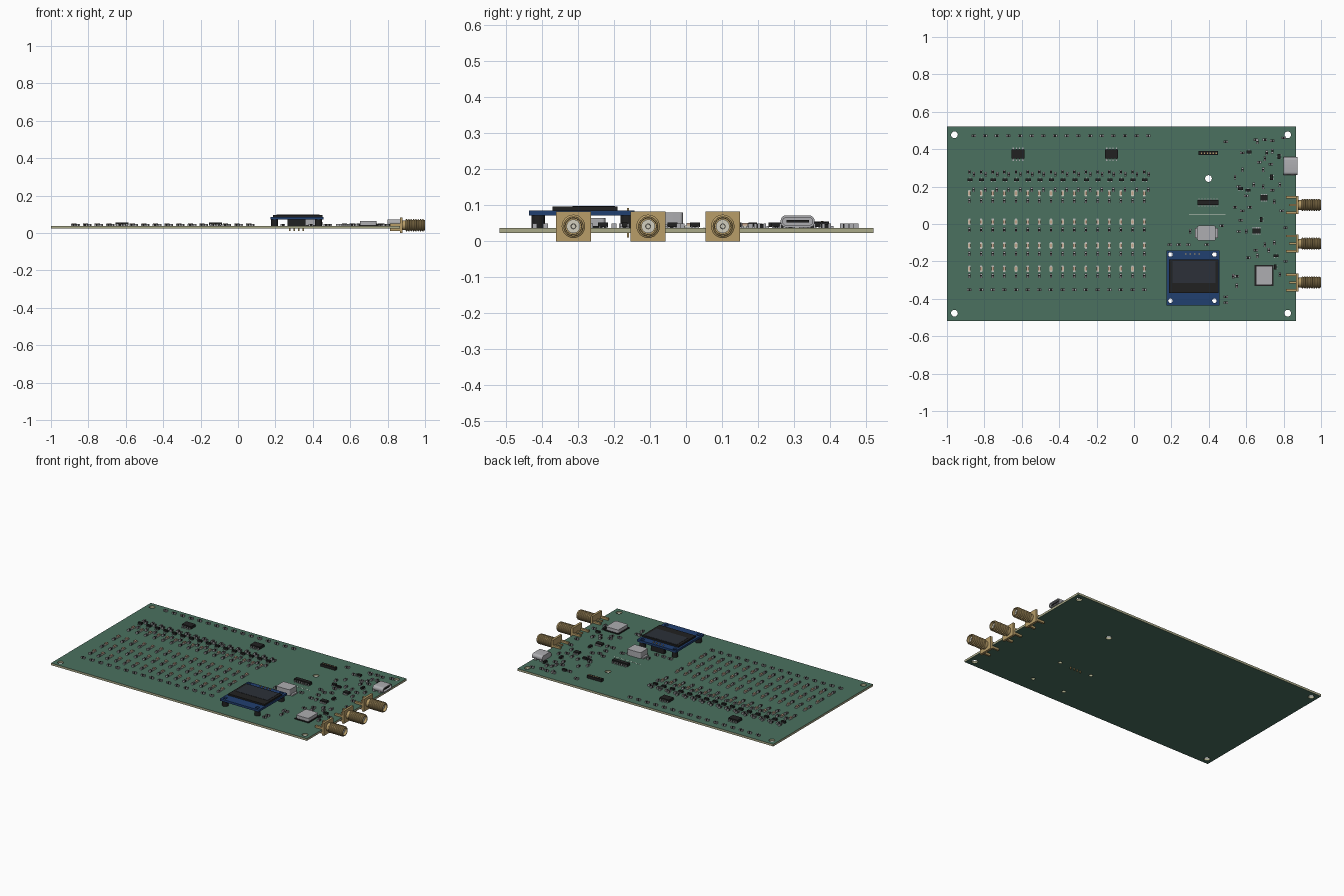
import bpy, bmesh, math
from mathutils import Matrix

if "Cube" in bpy.data.objects:
    bpy.data.objects.remove(bpy.data.objects["Cube"])

BOT, TOP = 0.0236, 0.0375          # main board faces
smooth_objs = []


def mat(name, r, g, b):
    m = bpy.data.materials.new(name)
    m.diffuse_color = (r, g, b, 1)
    m.use_nodes = True
    m.node_tree.nodes["Principled BSDF"].inputs["Base Color"].default_value = m.diffuse_color
    return m


GREEN = mat("solder_mask", 0.07, 0.165, 0.115)
TAN = mat("board_edge", 0.40, 0.40, 0.25)
NAVY = mat("module_mask", 0.015, 0.05, 0.16)
BLACK = mat("black_plastic", 0.015, 0.015, 0.015)
GLASS = mat("screen_glass", 0.025, 0.03, 0.04)
SILVER = mat("tin", 0.42, 0.42, 0.44)
GOLD = mat("gold", 0.48, 0.34, 0.14)
CREAM = mat("insulator", 0.65, 0.62, 0.52)
AMBER = mat("lamp_lens", 0.55, 0.38, 0.27)
WHITE = mat("ink", 0.7, 0.7, 0.65)


def add(name, mesh, mats=(), loc=(0, 0, 0), rot=0):
    for m in mats:
        mesh.materials.append(m)
    ob = bpy.data.objects.new(name, mesh)
    ob.location, ob.rotation_euler[2] = loc, rot
    bpy.context.collection.objects.link(ob)
    return ob


def boxes(name, mats, items):
    """Mesh of boxes; item = (x0, x1, y0, y1, z0, z1, material index)."""
    bm = bmesh.new()
    for x0, x1, y0, y1, z0, z1, mi in items:
        m = Matrix.Translation(((x0 + x1) / 2, (y0 + y1) / 2, (z0 + z1) / 2)) @ \
            Matrix.Diagonal((x1 - x0, y1 - y0, z1 - z0, 1))
        vs = bmesh.ops.create_cube(bm, size=1, matrix=m)["verts"]
        for f in {f for v in vs for f in v.link_faces}:
            f.material_index = mi
    me = bpy.data.meshes.new(name)
    bm.to_mesh(me)
    bm.free()
    for m in mats:
        me.materials.append(m)
    return me


def rrect(x0, x1, y0, y1, r=0, n=6):
    if not r:
        return [(x0, y0), (x1, y0), (x1, y1), (x0, y1)]
    pts = []
    for k, (cx, cy) in enumerate([(x1 - r, y1 - r), (x0 + r, y1 - r), (x0 + r, y0 + r), (x1 - r, y0 + r)]):
        for j in range(n + 1):
            a = math.pi / 2 * (k + j / n)
            pts.append((cx + r * math.cos(a), cy + r * math.sin(a)))
    return pts


def circle(x, y, r, n=24):
    return [(x + r * math.cos(2 * math.pi * i / n), y + r * math.sin(2 * math.pi * i / n)) for i in range(n)]


def plate(name, loops, z0, z1, mats, along_x=False, smooth=False):
    """Extruded outline with holes; a second material goes on the side walls."""
    cu = bpy.data.curves.new(name, 'CURVE')
    cu.dimensions, cu.fill_mode, cu.extrude = '2D', 'BOTH', (z1 - z0) / 2
    for pts in loops:
        s = cu.splines.new('POLY')
        s.points.add(len(pts) - 1)
        for p, (x, y) in zip(s.points, pts):
            p.co = (x, y, 0, 1)
        s.use_cyclic_u = True
    tmp = bpy.data.objects.new(name + "_tmp", cu)
    bpy.context.collection.objects.link(tmp)
    me = bpy.data.meshes.new_from_object(tmp.evaluated_get(bpy.context.evaluated_depsgraph_get()))
    bpy.data.objects.remove(tmp)
    me.name = name
    me.materials.clear()
    bm = bmesh.new()
    bm.from_mesh(me)
    bmesh.ops.remove_doubles(bm, verts=bm.verts, dist=1e-5)
    bmesh.ops.recalc_face_normals(bm, faces=bm.faces)
    for f in bm.faces:
        f.smooth = False
        f.material_index = 1 if len(mats) > 1 and abs(f.normal.z) < 0.5 else 0
    bmesh.ops.translate(bm, verts=bm.verts, vec=(0, 0, (z0 + z1) / 2))
    if along_x:
        bm.transform(Matrix(((0, 0, 1, 0), (1, 0, 0, 0), (0, 1, 0, 0), (0, 0, 0, 1))))
    bm.to_mesh(me)
    bm.free()
    ob = add(name, me, mats)
    if smooth:
        smooth_objs.append(ob)
    return ob


def lathe_x(name, profile, m, y, z, n=28):
    """Revolve (x, radius) points around the x axis."""
    bm = bmesh.new()
    rings = [[bm.verts.new((x, r * math.cos(2 * math.pi * i / n), r * math.sin(2 * math.pi * i / n)))
              for i in range(n)] for x, r in profile]
    for a, b in zip(rings, rings[1:]):
        for i in range(n):
            bm.faces.new((a[i], a[(i + 1) % n], b[(i + 1) % n], b[i]))
    bm.faces.new(rings[0])
    bm.faces.new(rings[-1])
    bmesh.ops.recalc_face_normals(bm, faces=bm.faces)
    me = bpy.data.meshes.new(name)
    bm.to_mesh(me)
    bm.free()
    smooth_objs.append(add(name, me, [m], (0, y, z)))


# main board with mounting holes
mod_holes = [(x, y) for x in (0.195, 0.43) for y in (-0.163, -0.41)]
holes = [circle(x, y, 0.018) for x in (-0.96, 0.822) for y in (-0.477, 0.477)]
holes += [circle(0.398, 0.243, 0.018)] + [circle(x, y, 0.012) for x, y in mod_holes]
plate("main_board", [rrect(-1, 0.865, -0.518, 0.52)] + holes, BOT, TOP, [GREEN, TAN])

# display module: carrier, panel, standoffs, header
plate("display_carrier", [rrect(0.174, 0.457, -0.436, -0.143)] + [circle(x, y, 0.012) for x, y in mod_holes],
      0.072, 0.086, [NAVY])
add("display_panel", boxes("display_panel", [BLACK, GLASS], [
    (0.188, 0.452, -0.37, -0.19, 0.086, 0.0965, 0), (0.205, 0.435, -0.315, -0.197, 0.0965, 0.098, 1)]))
for x, y in mod_holes:
    plate("display_standoff", [circle(x, y, 0.019, 16), circle(x, y, 0.012)], TOP, 0.072, [BLACK], smooth=True)
add("display_header", boxes("display_header", [BLACK, GOLD], [(0.265, 0.36, -0.172, -0.15, TOP, 0.072, 0)] + [
    (x - 0.003, x + 0.003, -0.164, -0.158, 0.010, 0.093, 1) for x in (0.277, 0.301, 0.325, 0.349)]))

# edge-mounted coaxial sockets
CZ = 0.0415
for y in (-0.3125, -0.105, 0.102):
    plate("socket_flange", [rrect(y - 0.0485, y + 0.0485, 0, 0.083)], 0.865, 0.88, [GOLD], along_x=True)
    prof = [(0.88, 0.026), (0.896, 0.026)]
    for i in range(8):
        x = 0.896 + i * 0.0125
        prof += [(x, 0.028), (x + 0.003, 0.0325), (x + 0.007, 0.0325), (x + 0.010, 0.028)]
    prof += [(0.998, 0.028), (1.0, 0.0265), (1.0, 0.023), (0.955, 0.022)]
    lathe_x("socket_barrel", prof, GOLD, y, CZ)
    lathe_x("socket_insulator", [(0.955, 0.019), (0.985, 0.019), (0.985, 0.007), (0.965, 0.006)], CREAM, y, CZ)
    legs = [(0.812, 0.865, y + s * 0.041 - 0.0065, y + s * 0.041 + 0.0065, z0, z1, 0)
            for s in (-1, 1) for z0, z1 in ((TOP, 0.051), (0.01, BOT))]
    legs.append((0.828, 0.865, y - 0.005, y + 0.005, TOP, 0.046, 0))
    add("socket_legs", boxes("socket_legs", [GOLD], legs))

# power socket: rounded shell, closed back, tongue
U = (0.2625, 0.357)
plate("power_socket_shell", [rrect(*U, 0.0385, 0.072, 0.0155), rrect(U[0] + .006, U[1] - .006, 0.0445, 0.066, 0.0102)],
      0.80, 0.873, [SILVER], along_x=True, smooth=True)
plate("power_socket_back", [rrect(*U, 0.0385, 0.072, 0.0155)], 0.798, 0.812, [SILVER], along_x=True, smooth=True)
add("power_socket_tongue", boxes("power_socket_tongue", [BLACK, SILVER], [
    (0.812, 0.866, 0.279, 0.341, 0.052, 0.0585, 0)] + [
    (0.80 + dx, 0.815 + dx, y - 0.003, y + 0.003, TOP, 0.05, 1) for dx in (0, 0.04) for y in U]))

# shielded oscillator can and power coil
plate("oscillator_base", [rrect(0.645, 0.747, -0.332, -0.218)], TOP, 0.043, [BLACK])
plate("oscillator_can", [rrect(0.651, 0.741, -0.326, -0.224, 0.009)], 0.043, 0.064, [SILVER], smooth=True)
plate("power_coil", [rrect(0.338, 0.437, -0.088, -0.009, 0.008)], 0.041, 0.08, [SILVER], smooth=True)
add("coil_terminals", boxes("coil_terminals", [SILVER], [
    (x - 0.012, x + 0.012, -0.075, -0.022, TOP, 0.046, 0) for x in (0.337, 0.438)]))


# multi-lead chips with leads on the two long sides
def chip(name, x, y, w, d, h, n, lead):
    items = [(x - w / 2, x + w / 2, y - d / 2, y + d / 2, TOP + 0.002, TOP + h, 0)]
    for i in range(n):
        lx = x + w * ((i + 0.5) / n - 0.5)
        for s in (-1, 1):
            a, b = sorted((y + s * d / 2, y + s * (d / 2 + lead)))
            items.append((lx - 0.003, lx + 0.003, a, b, TOP, TOP + 0.005, 1))
            a, b = sorted((y + s * d / 2, y + s * (d / 2 + lead * 0.4)))
            items.append((lx - 0.003, lx + 0.003, a, b, TOP, TOP + h * 0.55, 1))
    add(name, boxes(name, [BLACK, SILVER], items))


chip("driver_chip_left", -0.62, 0.373, 0.068, 0.048, 0.018, 4, 0.012)
chip("driver_chip_right", -0.12, 0.373, 0.068, 0.048, 0.018, 4, 0.012)
chip("controller_chip", 0.395, 0.114, 0.112, 0.026, 0.02, 7, 0.008)
chip("synth_chip", 0.655, -0.037, 0.045, 0.028, 0.014, 5, 0.006)
chip("clock_chip", 0.695, 0.14, 0.035, 0.028, 0.014, 4, 0.006)

# pin socket and printed divider line
add("pin_socket", boxes("pin_socket", [BLACK, GOLD], [(0.345, 0.45, 0.368, 0.389, TOP, 0.055, 0)] + [
    (0.357 + i * 0.016, 0.363 + i * 0.016, 0.375, 0.382, 0.055, 0.0565, 1) for i in range(6)]))
add("divider_line", boxes("divider_line", [WHITE], [(0.295, 0.49, 0.049, 0.052, TOP, TOP + 0.0006, 0)]))

# shared small component meshes (long axis along x)
E = [(s * 0.0085 - 0.0035, s * 0.0085 + 0.0035, -0.0065, 0.0065, 0, 0.0115, 1) for s in (-1, 1)]
RES = boxes("resistor", [BLACK, SILVER], [(-0.0075, 0.0075, -0.006, 0.006, 0, 0.011, 0)] + E)
LAMP = boxes("lamp", [CREAM, SILVER, AMBER], [
    (-0.014, 0.014, -0.007, 0.007, 0.001, 0.006, 0), (-0.009, 0.009, -0.006, 0.006, 0.006, 0.013, 2)] + [
    (s * 0.0145 - 0.003, s * 0.0145 + 0.003, -0.006, 0.006, 0, 0.005, 1) for s in (-1, 1)])
SOT = boxes("transistor", [BLACK, SILVER], [(-0.0135, 0.0135, -0.007, 0.007, 0.002, 0.0145, 0)] + [
    (x - 0.002, x + 0.002, a, b, 0, 0.005, 1) for x, a, b in
    ((-0.009, -0.0125, -0.006), (0.009, -0.0125, -0.006), (0, 0.006, 0.0125))])
V = math.pi / 2


def put(mesh, x, y, rot=0.0):
    add(mesh.name, mesh, (), (x, y, TOP), rot)


# sixteen-column lamp field
for i in range(16):
    x = -0.88 + i * 0.0623
    put(RES, x + 0.022, 0.472)
    put(RES, x, 0.278, V)
    put(RES, x + 0.024, 0.265, V)
    put(SOT, x + 0.003, 0.236)
    put(RES, x + 0.022, 0.183, V)
    for ly, ry in ((0.165, 0.124), (0.011, -0.032), (-0.115, -0.159), (-0.24, -0.277)):
        put(LAMP, x, ly, V)
        put(RES, x, ry, V)
    put(RES, x, -0.352)

# loose parts of the signal section
flat = [(.49, .44), (.65, .45), (.70, .45), (.74, .445), (.80, .46), (.58, .38), (.67, .33), (.73, .32), (.56, .20),
        (.60, .15), (.74, .18), (.54, .09), (.57, .02), (.62, .09), (.79, .07), (.47, -.01), (.56, -.04), (.81, -.02),
        (.65, -.14), (.61, -.18), (.81, -.20), (.19, -.11), (.24, -.11), (.29, -.11), (.39, -.11), (.55, -.28),
        (.49, -.39), (.49, -.42), (.58, .07)]
upright = [(.71, .38), (.74, .39), (.66, .44), (.70, .35), (.58, .29), (.54, .25), (.64, .21), (.69, .29), (.69, .20),
           (.78, .21), (.75, .12), (.55, -.33), (.30, -.04), (.75, -.10), (.70, -.11), (.72, -.14), (.66, -.17),
           (.78, -.27), (.53, -.28), (.60, -.04)]
sots = [(.615, .385), (.735, .25), (.57, .19), (.68, .025), (.76, -.17), (.775, .36), (.61, .18), (.755, -.23)]
for x, y in flat:
    put(RES, x, y)
for x, y in upright:
    put(RES, x, y, V)
for k, (x, y) in enumerate(sots):
    put(SOT, x, y, V * (k % 2))

# smooth the round parts, keep edges sharp
bpy.ops.object.select_all(action='DESELECT')
for ob in smooth_objs:
    ob.select_set(True)
bpy.context.view_layer.objects.active = smooth_objs[0]
bpy.ops.object.shade_smooth_by_angle(angle=math.radians(30))
